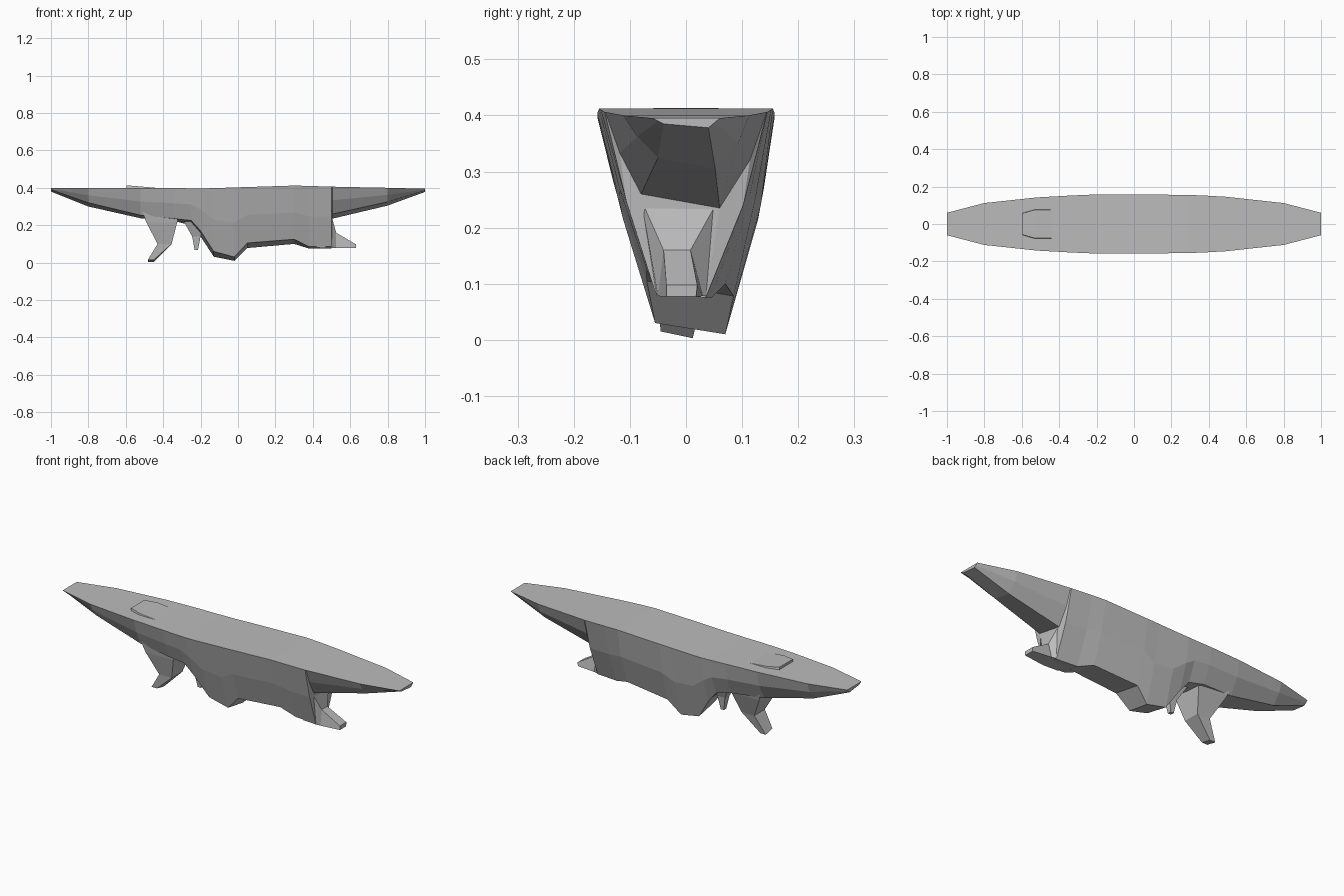
import bpy
import bmesh

if "Cube" in bpy.data.objects:
    bpy.data.objects.remove(bpy.data.objects["Cube"], do_unlink=True)

stone = bpy.data.materials.new("grey stone")
stone.use_nodes = True
GREY = (0.5, 0.5, 0.5, 1)
stone.diffuse_color = GREY
stone.node_tree.nodes["Principled BSDF"].inputs["Base Color"].default_value = GREY


def loft(name, rings):
    """Join a series of rings with equal point counts into a closed faceted solid."""
    bm = bmesh.new()
    loops = [[bm.verts.new(point) for point in ring] for ring in rings]
    for a, b in zip(loops, loops[1:]):
        for i in range(len(a)):
            j = (i + 1) % len(a)
            bm.faces.new((a[i], a[j], b[j], b[i]))
    bm.faces.new(loops[0])
    bm.faces.new(loops[-1])
    bmesh.ops.recalc_face_normals(bm, faces=bm.faces)
    mesh = bpy.data.meshes.new(name)
    bm.to_mesh(mesh)
    bm.free()
    mesh.materials.append(stone)
    obj = bpy.data.objects.new(name, mesh)
    bpy.context.collection.objects.link(obj)
    return obj


def section(x, top, half, front, front_z, back, back_z, bulge=0.006):
    """Cross-section tapering from the flat top to a slanted underside."""
    return [(x, -half, top),
            (x, -(half + front) / 2 - bulge, (top + front_z) / 2),
            (x, -front, front_z),
            (x, back, back_z),
            (x, (half + back) / 2 + bulge * 2, (top + back_z) / 2),
            (x, half, top)]


def box_ring(x0, x1, y0, y1, z, tilt=0):
    """Level rectangle, with an optional rise towards the front."""
    return [(x0, y0, z + tilt), (x1, y0, z + tilt), (x1, y1, z), (x0, y1, z)]


# Main rock: flat deck, tapered wings and hanging central mass
loft("rock_body", [section(*s) for s in (
    (-1, .4, .06, .04, .39, .04, .38, 0),
    (-.8, .4, .112, .06, .32, .055, .3),
    (-.52, .4, .142, .085, .253, .08, .237),
    (-.34, .399, .152, .1, .235, .1, .222),
    (-.25, .397, .156, .1, .225, .1, .2),
    (-.2, .397, .158, .09, .17, .095, .14),
    (-.13, .398, .158, .06, .06, .075, .032),
    (-.02, .402, .158, .055, .03, .07, .01),
    (.05, .404, .158, .07, .105, .085, .078),
    (.3, .412, .155, .07, .125, .07, .1),
    (.38, .41, .152, .05, .085, .045, .075),
    (.5, .406, .145, .055, .085, .035, .075),
    (.505, .406, .144, .08, .26, .06, .235),
    (.8, .4, .112, .05, .325, .052, .305),
    (1, .395, .06, .04, .385, .04, .378, 0),
)])

# Pointed spur projecting from the lower left side
loft("side_spur", [
    [(x, -a, top), (x, -b, low), (x, c, low), (x, d, top)]
    for x, top, low, a, b, c, d in (
        (.42, .27, .08, .09, .05, .04, .07),
        (.5, .25, .078, .08, .052, .036, .058),
        (.525, .16, .078, .04, .05, .03, .008),
        (.63, .098, .077, .035, .035, .018, .02),
    )])

# Bent stone leg under the right wing
loft("hanging_leg", [
    box_ring(-.51, -.31, -.095, .095, .27),
    box_ring(-.49, -.325, -.085, .08, .215),
    box_ring(-.43, -.355, -.055, .035, .1),
    box_ring(-.482, -.45, -.045, .012, .003, .012),
])

# Thin stalactite between leg and central mass
loft("stalactite", [
    box_ring(-.29, -.17, -.05, .05, .22),
    box_ring(-.245, -.2, -.02, .02, .14),
    box_ring(-.232, -.214, -.01, .01, .068),
])

# Low raised lip on the deck
loft("deck_lip", [
    [(x, -w, .39), (x, w, .39), (x, w * .95, z), (x, -w * .95, z)]
    for x, w, z in ((-.595, .06, .413), (-.53, .08, .408), (-.43, .08, .399))
])
